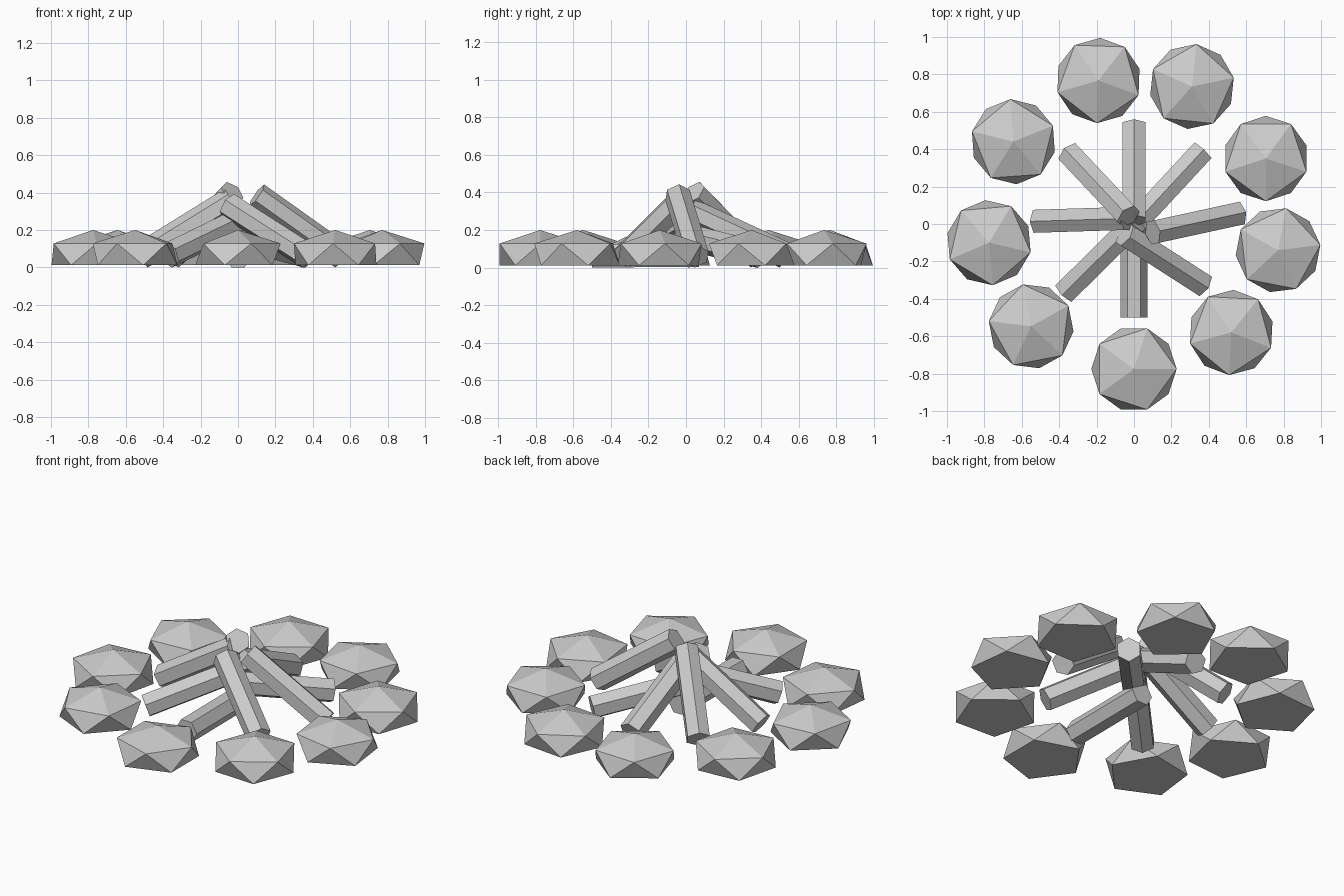
import bpy, bmesh, math
from mathutils import Vector, Matrix

if "Cube" in bpy.data.objects:
    bpy.data.objects.remove(bpy.data.objects["Cube"])


def finish(bm, name):
    bmesh.ops.recalc_face_normals(bm, faces=bm.faces[:])
    mesh = bpy.data.meshes.new(name)
    bm.to_mesh(mesh)
    bm.free()
    obj = bpy.data.objects.new(name, mesh)
    bpy.context.collection.objects.link(obj)
    return obj


def stone(name, x, y, turn):
    # squashed icosahedron with its lower point removed to leave a flat base
    bm = bmesh.new()
    bmesh.ops.create_icosphere(bm, subdivisions=1, radius=1)
    pole = min(bm.verts, key=lambda v: v.co.z)
    bmesh.ops.dissolve_verts(bm, verts=[pole])
    bm.transform(Matrix.Translation((x, y, 0.07))
                 @ Matrix.Rotation(math.radians(turn), 4, 'Z')
                 @ Matrix.Diagonal((0.255, 0.255, 0.13, 1)))
    finish(bm, name)


def log(name, foot, top, roll=0, r=0.071):
    # six-sided bar from foot to top, ridge facing up
    foot, top = Vector(foot), Vector(top)
    axis = (top - foot).normalized()
    side = axis.cross(Vector((0, 0, 1))).normalized()
    up = side.cross(axis)
    bm = bmesh.new()
    rings = []
    for end in (foot, top):
        ring = []
        for i in range(6):
            a = math.radians(60 * i + roll)
            ring.append(bm.verts.new(end + r * (math.cos(a) * up + math.sin(a) * side)))
        rings.append(ring)
        bm.faces.new(ring)
    for i in range(6):
        j = (i + 1) % 6
        bm.faces.new((rings[0][i], rings[0][j], rings[1][j], rings[1][i]))
    finish(bm, name)


# ring of stones: x, y, turn
stones = [(0, -0.775, 0), (0.52, -0.58, -21), (0.77, -0.14, 7),
          (0.705, 0.35, -18), (0.31, 0.735, 12), (-0.19, 0.767, -20),
          (-0.645, 0.44, 22), (-0.775, -0.10, -13), (-0.55, -0.547, 29)]
for n, s in enumerate(stones, 1):
    stone(f"stone_{n}", *s)

# stacked logs, leaning on each other
log("log_right", (0.56, 0.055, 0.058), (0.10, -0.045, 0.385))
log("log_back_right", (0.365, 0.39, 0.068), (-0.015, -0.02, 0.17))
log("log_back", (0, 0.53, 0.064), (0, 0.02, 0.30))
log("log_back_left", (-0.345, 0.375, 0.057), (-0.03, 0.04, 0.40))
log("log_left", (-0.52, 0.015, 0.060), (-0.035, 0.03, 0.36))
log("log_front_left", (-0.37, -0.365, 0.066), (0.01, 0.01, 0.25))
log("log_front", (0, -0.50, 0.062), (0, 0.07, 0.065), roll=30)
log("log_front_right", (0.37, -0.325, 0.061), (-0.05, -0.055, 0.33))
